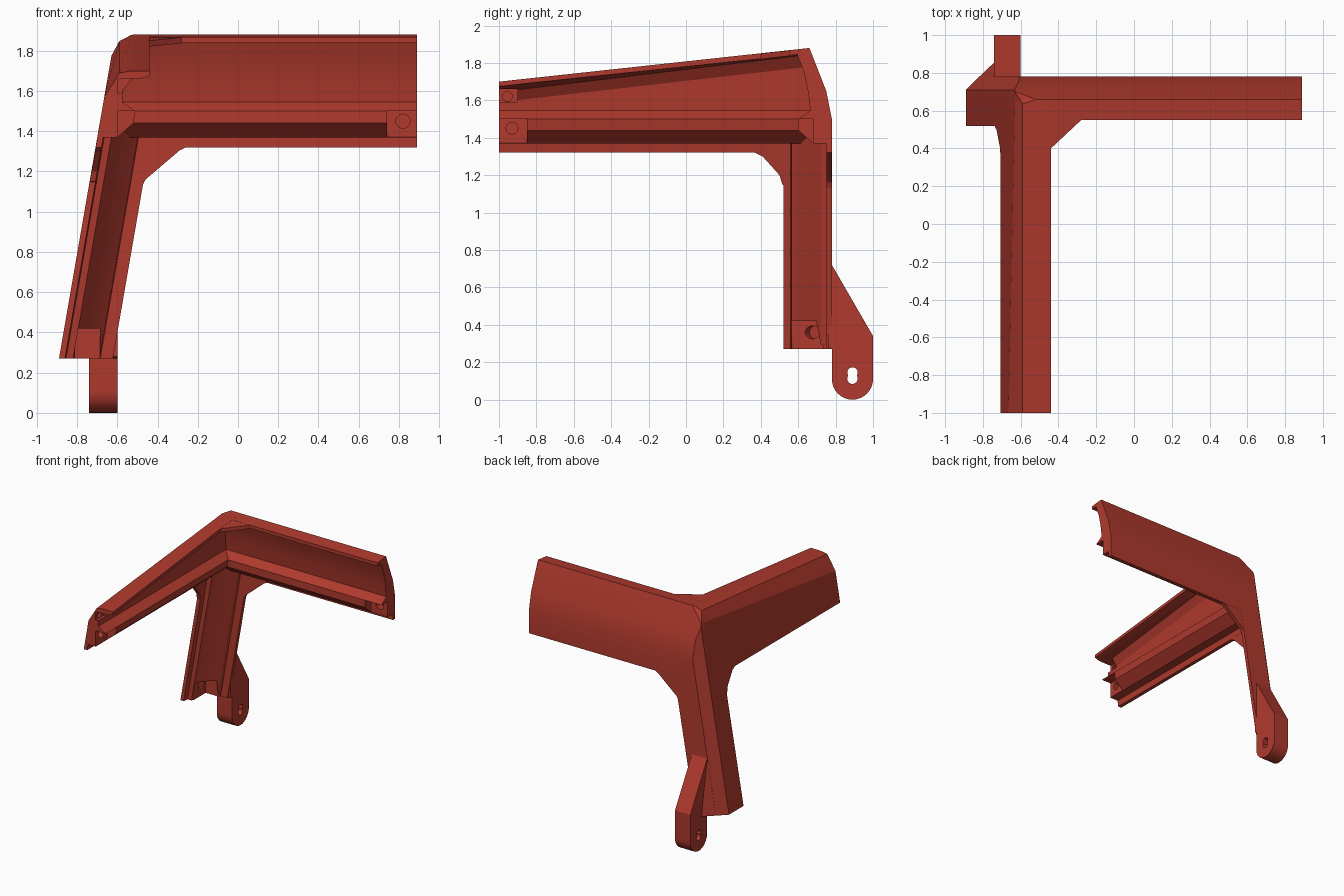
import bpy, bmesh, math
from mathutils import Vector as V

if "Cube" in bpy.data.objects:
    bpy.data.objects.remove(bpy.data.objects["Cube"])

LEAN = 0.173  # sideways lean of the post per unit of height

red = bpy.data.materials.new("brick red")
red.diffuse_color = (0.434, 0.042, 0.027, 1)
red.use_nodes = True
red.node_tree.nodes["Principled BSDF"].inputs["Base Color"].default_value = red.diffuse_color


def loft(name, a, b, planes=()):
    """Solid between two matching loops, trimmed to the inside of planes."""
    bm = bmesh.new()
    va, vb = [bm.verts.new(p) for p in a], [bm.verts.new(p) for p in b]
    bm.faces.new(va)
    bm.faces.new(vb[::-1])
    n = len(a)
    for i in range(n):
        j = (i + 1) % n
        bm.faces.new((va[j], va[i], vb[i], vb[j]))
    for co, no in planes:
        r = bmesh.ops.bisect_plane(bm, geom=bm.verts[:] + bm.edges[:] + bm.faces[:],
                                   plane_co=co, plane_no=no, clear_outer=True)
        cut = [e for e in r["geom_cut"] if isinstance(e, bmesh.types.BMEdge)]
        if cut:
            bmesh.ops.holes_fill(bm, edges=cut, sides=0)
    bmesh.ops.recalc_face_normals(bm, faces=bm.faces[:])
    me = bpy.data.meshes.new(name)
    bm.to_mesh(me)
    bm.free()
    me.materials.append(red)
    ob = bpy.data.objects.new(name, me)
    bpy.context.collection.objects.link(ob)
    return ob


def box(x0, x1, y0, y1, z0, z1):
    loop = [(x0, y0), (x1, y0), (x1, y1), (x0, y1)]
    return loft("cutter", [(x, y, z0) for x, y in loop], [(x, y, z1) for x, y in loop])


def rod(center, axis, r, length):
    """Cylinder cutter along an axis."""
    c, d = V(center), V(axis).normalized()
    u = d.orthogonal().normalized()
    w = d.cross(u)
    ring = [c + r * (u * math.cos(t * math.pi / 12) + w * math.sin(t * math.pi / 12))
            for t in range(24)]
    return loft("cutter", [p - d * length / 2 for p in ring], [p + d * length / 2 for p in ring])


def cut(ob, *cutters):
    bpy.context.view_layer.objects.active = ob
    for c in cutters:
        m = ob.modifiers.new("cut", 'BOOLEAN')
        m.operation, m.solver, m.object = 'DIFFERENCE', 'EXACT', c
        bpy.ops.object.modifier_apply(modifier=m.name)
        bpy.data.objects.remove(c)


def plane(p, q, along, inside):
    """Plane through p, q and a direction, facing away from an inside point."""
    p, q = V(p), V(q)
    n = (q - p).cross(V(along)).normalized()
    return (p, -n if n.dot(V(inside) - p) > 0 else n)


# Outer skin of the beam along x (y, z) and of the side beam at its back end (x, z)
x_outer = [(0.66, 1.88), (0.75, 1.65), (0.78, 1.50), (0.78, 1.32)]
y_outer = [(-0.53, 1.88), (-0.59, 1.85), (-0.63, 1.77), (-0.708, 1.32)]
mid = (-0.4, 0.4, 1.4)
back_planes = [plane((0, *p), (0, *q), (1, 0, 0), mid) for p, q in zip(x_outer, x_outer[1:])]
slopes = [(0, 1, 0.108), (0, 1, 0.108), (0, 1, 0)]
side_planes = [plane((p[0], 0.66, p[1]), (q[0], 0.66, q[1]), s, mid)
               for p, q, s in zip(y_outer, y_outer[1:], slopes)]
corner = [plane((-0.89, 0.71, 0.27), (-0.82, 0.78, 0.27), (LEAN, 0, 1), mid),
          (V((-0.55, 0.66, 1.86)), V((-0.5, 0.5, 0.7)))]

# Beam along x: short roof lip, curved back wall, hooked inner rail
x_prof = [(0.55, 1.868)] + x_outer + [
    (0.75, 1.32), (0.75, 1.37), (0.68, 1.37), (0.60, 1.44), (0.60, 1.50),
    (0.665, 1.545), (0.652, 1.65), (0.63, 1.75), (0.595, 1.845), (0.55, 1.84)]
back_beam = loft("back_beam", [(-0.9, *p) for p in x_prof], [(0.89, *p) for p in x_prof],
                 side_planes + corner)
cut(back_beam, box(0.74, 1, 0.5, 0.68, 1.372, 1.50), rod((0.82, 0.68, 1.45), (0, 1, 0), 0.035, 0.12))

# Side beam along y: its roof rises towards the back
rail = [(-0.678, 1.32), (-0.67, 1.37), (-0.60, 1.37), (-0.52, 1.44), (-0.51, 1.50), (-0.575, 1.545)]
front = [(-0.44, 1.70), (-0.53, 1.70), (-0.59, 1.69), (-0.665, 1.57), (-0.708, 1.32)] + rail + [
    (-0.575, 1.59), (-0.53, 1.645), (-0.44, 1.675)]
rear = [(-0.44, 1.88)] + y_outer + rail + [(-0.565, 1.78), (-0.53, 1.845), (-0.44, 1.85)]
k = 1.9 / 1.66
beyond = [(a[0] + (b[0] - a[0]) * k, 0.9, a[1] + (b[1] - a[1]) * k) for a, b in zip(front, rear)]
side_beam = loft("side_beam", [(x, -1, z) for x, z in front], beyond, back_planes + corner)
cut(side_beam,
    box(-0.60, -0.3, -1.1, -0.85, 1.372, 1.50), rod((-0.60, -0.93, 1.45), (1, 0, 0), 0.032, 0.12),
    box(-0.60, -0.45, -1.1, -0.90, 1.59, 1.66), rod((-0.60, -0.955, 1.62), (1, 0, 0), 0.026, 0.04))

# Leaning post
post_prof = [(-0.89, 0.52), (-0.89, 0.71), (-0.82, 0.78), (-0.622, 0.78), (-0.622, 0.75),
             (-0.685, 0.75), (-0.69, 0.72), (-0.80, 0.60), (-0.82, 0.565), (-0.855, 0.56),
             (-0.86, 0.52)]
top = 1.48
post = loft("post", [(x, y, 0.27) for x, y in post_prof],
            [(x + LEAN * (top - 0.27), y, top) for x, y in post_prof])
cut(post, box(-0.81, -0.685, 0.565, 0.735, 0.2, 0.42),
    rod((-0.78, 0.66, 0.36), (1, -0.6, 0), 0.035, 0.12))

# Gussets between each pair of arms
g = [(-0.56, 1.12), (-0.475, 1.13), (-0.46, 1.16), (-0.29, 1.305), (-0.25, 1.325), (-0.25, 1.36),
     (-0.56, 1.36)]
loft("back_gusset", [(x, 0.75, z) for x, z in g], [(x, 0.779, z) for x, z in g])
g = [(0.60, 1.13), (0.515, 1.15), (0.50, 1.20), (0.41, 1.30), (0.36, 1.325), (0.36, 1.36),
     (0.60, 1.36)]
lean_x = lambda z: -0.89 + LEAN * (z - 0.27)
loft("side_gusset", [(lean_x(z) + 0.001, y, z) for y, z in g],
     [(lean_x(z) + 0.03, y, z) for y, z in g])
g = [(-0.50, 0.40), (-0.44, 0.40), (-0.28, 0.55), (-0.28, 0.60), (-0.50, 0.60)]
roof_z = lambda y: 1.699 + 0.1084 * (y + 1)
loft("roof_gusset", [(x, y, roof_z(y)) for x, y in g], [(x, y, roof_z(y) - 0.03) for x, y in g])

# Foot tab with rounded end and a double hole
foot_prof = [(0.76, 0.72), (0.78, 0.72), (1.0, 0.34)] + [
    (0.89 + 0.11 * math.cos(t * math.pi / 16), 0.11 - 0.11 * math.sin(t * math.pi / 16))
    for t in range(17)] + [(0.78, 0.27), (0.76, 0.28)]
foot = loft("foot", [(-0.74, *p) for p in foot_prof], [(-0.60, *p) for p in foot_prof])
cut(foot, *[rod((-0.67, 0.89, z), (1, 0, 0), 0.028, 0.4) for z in (0.112, 0.145)])

# Sloped brace from the post to the foot
loft("foot_brace", [(-0.82, 0.779, 0.27), (-0.735, 0.86, 0.27), (-0.735, 0.77, 0.27)],
     [(-0.748, 0.779, 0.69), (-0.735, 0.79, 0.69), (-0.735, 0.77, 0.69)])

# Smooth the gentle curves, keep edges sharp
for ob in bpy.context.scene.objects:
    ob.select_set(True)
bpy.context.view_layer.objects.active = foot
bpy.ops.object.shade_smooth_by_angle(angle=math.radians(20))
